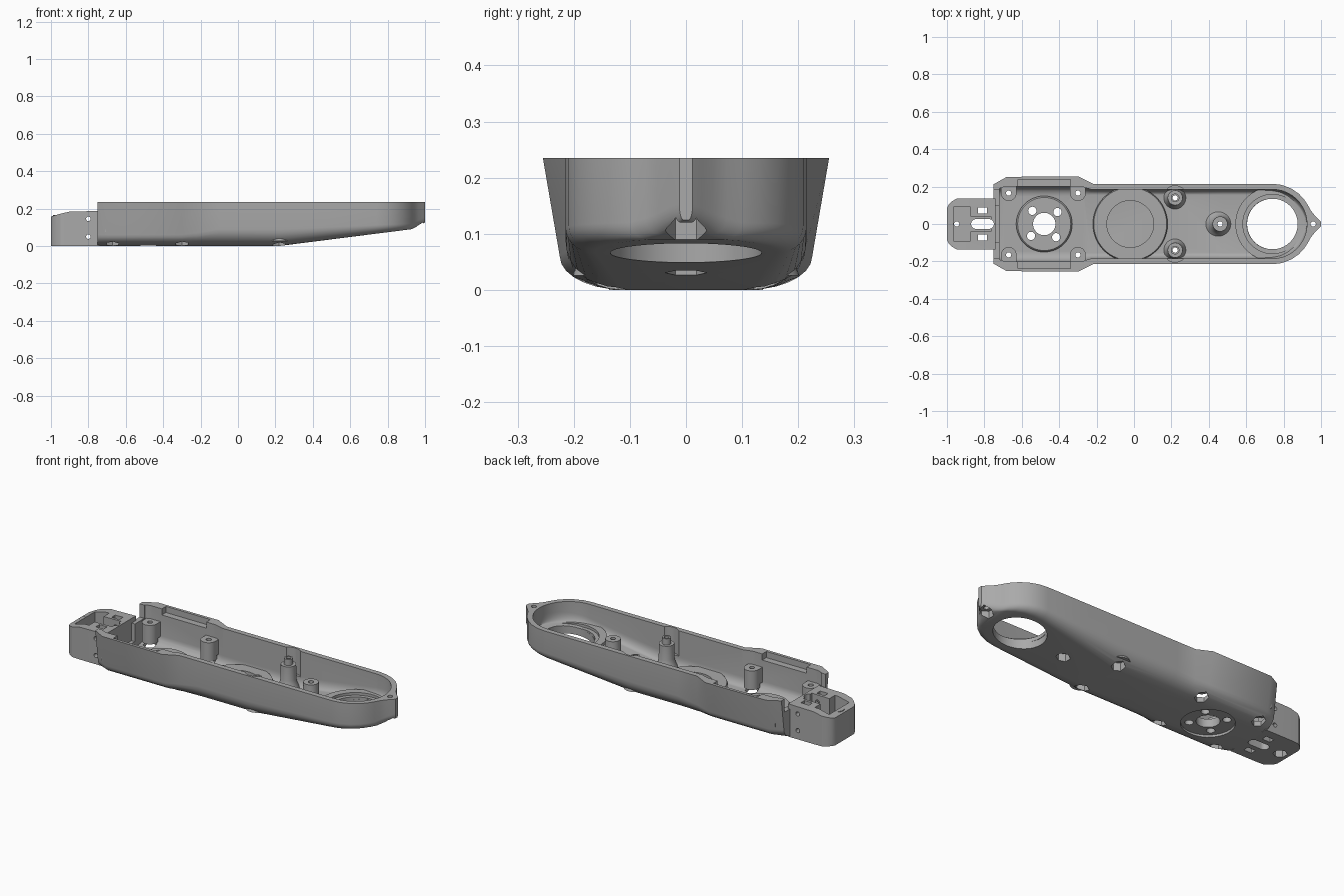
import bpy, bmesh, math
from mathutils import Matrix

cube = bpy.data.objects.get("Cube")
if cube:
    bpy.data.objects.remove(cube, do_unlink=True)

grey = bpy.data.materials.new("plain_grey")
grey.use_nodes = True
grey.diffuse_color = (0.4, 0.4, 0.4, 1)
grey.node_tree.nodes["Principled BSDF"].inputs["Base Color"].default_value = (0.4, 0.4, 0.4, 1)

TOP = 0.235
scene_col = bpy.context.scene.collection
shell_cuts = bpy.data.collections.new("shell_cutters")
hole_cuts = bpy.data.collections.new("hole_cutters")
for c in (shell_cuts, hole_cuts):
    scene_col.children.link(c)
parts = []


def finish(bm, name, col=None):
    bmesh.ops.recalc_face_normals(bm, faces=bm.faces[:])
    me = bpy.data.meshes.new(name)
    bm.to_mesh(me)
    bm.free()
    ob = bpy.data.objects.new(name, me)
    (col or scene_col).objects.link(ob)
    if col:
        ob.hide_render = True
    else:
        me.materials.append(grey)
        parts.append(ob)
    return ob


def loft(name, stations, col=None):
    """Skin half sections [(x, [(y, z)...])], mirrored across y = 0."""
    bm = bmesh.new()
    loops = []
    for x, half in stations:
        ring = half + [(-y, z) for y, z in reversed(half)]
        loops.append([bm.verts.new((x, y, z)) for y, z in ring])
    n = len(loops[0])
    for p, q in zip(loops, loops[1:]):
        for i in range(n):
            j = (i + 1) % n
            bm.faces.new((p[i], p[j], q[j], q[i]))
    bm.faces.new(loops[0])
    bm.faces.new(loops[-1])
    return finish(bm, name, col)


def lathe(name, x, y, profile, steps=48):
    """Revolve a closed (r, z) outline; points with r = 0 lie on the axis."""
    bm = bmesh.new()
    rings = []
    for r, z in profile:
        if r == 0:
            rings.append([bm.verts.new((x, y, z))] * steps)
        else:
            rings.append([bm.verts.new((x + r * math.cos(t), y + r * math.sin(t), z))
                          for t in (math.tau * k / steps for k in range(steps))])
    for p, q in zip(rings, rings[1:] + rings[:1]):
        for i in range(steps):
            j = (i + 1) % steps
            vs = list(dict.fromkeys((p[i], p[j], q[j], q[i])))
            if len(vs) > 2:
                bm.faces.new(vs)
    return finish(bm, name)


def cyl(name, x, y, r, z0, z1, col, n=32):
    bm = bmesh.new()
    bmesh.ops.create_cone(bm, cap_ends=True, segments=n, radius1=r, radius2=r, depth=z1 - z0,
                          matrix=Matrix.Translation((x, y, (z0 + z1) / 2)))
    return finish(bm, name, col)


def box(name, xs, ys, zs, col=None):
    bm = bmesh.new()
    bmesh.ops.create_cube(bm, size=1)
    for v in bm.verts:
        for i, (lo, hi) in enumerate((xs, ys, zs)):
            v.co[i] = lo if v.co[i] < 0 else hi
    return finish(bm, name, col)


# Shared shape rules: the underside climbs towards the nose
def slope(x):
    return min(max((x - 0.22) / 0.71, 0), 1)


def under(x):
    return 0.09 * slope(x) + 0.5 * max(x - 0.93, 0)


def section(wt, wk, a, b, zf, top):
    """Half section: wall from the rim to the knee, then a rounded corner."""
    arc = [(math.pi / 2) * i / 7 for i in range(8)]
    return [(wt, top)] + [(wk - a + a * math.cos(t), zf + b - b * math.sin(t)) for t in arc]


# Outer shell
body = [(-0.75, 0.213, 0.19, 0.09, 0.06), (-0.68, 0.252, 0.225, 0.115, 0.06),
        (-0.30, 0.255, 0.225, 0.115, 0.06), (-0.22, 0.215, 0.212, 0.1, 0.07),
        (-0.1, 0.215, 0.215, 0.1, 0.09)]
nose = [(0.22, 0.215), (0.48, 0.215), (0.74, 0.215), (0.79, 0.209), (0.84, 0.19), (0.88, 0.163),
        (0.91, 0.131), (0.93, 0.1), (0.945, 0.073), (0.965, 0.047), (0.985, 0.028), (1.0, 0.012)]
rows = [(x, section(wt, wk, a, b, 0, TOP)) for x, wt, wk, a, b in body]
for x, w in nose:
    f = slope(x)
    rows.append((x, section(w, w, min(0.1 - 0.065 * f, 0.6 * w), 0.09 - 0.06 * f, under(x), TOP)))
shell = loft("shell", rows)

# Cavity inside the shell
inner = [(-0.72, 0.19, 0.05), (-0.69, 0.2, 0.05), (-0.28, 0.2, 0.05), (-0.23, 0.185, 0.03),
         (0.22, 0.185, 0.03), (0.48, 0.185, 0.03)]
for k in range(11):
    t = math.radians(8.6 * k)
    inner.append((0.74 + 0.185 * math.sin(t), 0.185 * math.cos(t), 0.03))
loft("cavity", [(x, section(w, w, min(a, w / 2), 0.05, under(x) + 0.03 + 0.015 * slope(x), 0.3))
                for x, w, a in inner], shell_cuts)
box("end_gap", (-0.8, -0.70), (-0.185, 0.185), (0.16, 0.4), shell_cuts)
box("end_drop", (-0.752, -0.715), (-0.1, 0.1), (0.06, 0.4), shell_cuts)

# Tongue with chamfered end
tongue = [(-1.0, 0.085, 0.157), (-0.99, 0.105, 0.16), (-0.972, 0.122, 0.166),
          (-0.95, 0.135, 0.172), (-0.9, 0.137, 0.184), (-0.74, 0.137, 0.187)]
loft("tongue", [(x, [(w, z), (w, 0)]) for x, w, z in tongue])
box("tongue_pocket", (-0.965, -0.875), (-0.09, 0.09), (0.09, 0.4), hole_cuts)
box("tongue_trench", (-0.89, -0.765), (-0.04, 0.04), (0.09, 0.4), hole_cuts)
lathe("tongue_boss", -0.948, 0, [(0, 0.05), (0.042, 0.05), (0.042, 0.165), (0, 0.165)], 32)

# Slotted hole: two round ends and a middle
box("slot_middle", (-0.845, -0.775), (-0.026, 0.026), (-0.1, 0.4), hole_cuts)
for x in (-0.845, -0.775):
    cyl("slot_end", x, 0, 0.026, -0.1, 0.4, hole_cuts)

# Side screw holes of the tongue
for z in (0.05, 0.145):
    ob = cyl("side_hole", 0, 0, 0.012, -0.3, 0.3, hole_cuts, 20)
    ob.data.transform(Matrix.Translation((-0.8, 0, z)) @ Matrix.Rotation(math.pi / 2, 4, 'X'))

for s in (-1, 1):
    def span(lo, hi):
        return tuple(sorted((s * lo, s * hi)))
    box("tongue_window", (-0.835, -0.785), span(0.055, 0.087), (-0.1, 0.4), hole_cuts)
    box("rim_ledge", (-0.62, -0.34), span(0.15, 0.237), (0.2, 0.4), shell_cuts)
    cyl("wall_relief", 0.22, s * 0.14, 0.064, 0.09, 0.4, shell_cuts)
    # Corner posts joined to the wall
    for x in (-0.67, -0.30):
        lathe("corner_post", x, s * 0.165, [(0, 0.052), (0.042, 0.052), (0.042, 0.16), (0, 0.16)], 32)
        box("post_web", (x - 0.042, x + 0.042), span(0.167, 0.215), (0.075, 0.16))
    # Tall screw pillars with a stepped tip
    lathe("pillar", 0.22, s * 0.14, [(0, 0.026), (0.062, 0.026), (0.055, 0.045), (0.046, 0.065),
                                     (0.041, 0.09), (0.04, 0.17), (0.023, 0.17), (0.023, 0.205),
                                     (0, 0.205)], 32)
lathe("centre_pillar", 0.46, 0, [(0, 0.05), (0.08, 0.05), (0.06, 0.07), (0.046, 0.095),
                                 (0.041, 0.12), (0.04, 0.185), (0, 0.185)], 32)

# Screw holes with hexagonal recesses underneath
screws = [(x, s * 0.165, 0.055) for x in (-0.67, -0.30) for s in (-1, 1)]
screws += [(0.22, s * 0.14, 0.045) for s in (-1, 1)]
screws += [(0.46, 0, 0.07), (-0.948, 0, 0.04), (0.958, 0, 0.13)]
for x, y, depth in screws:
    cyl("screw_hole", x, y, 0.014, -0.1, 0.4, hole_cuts, 20)
    cyl("hex_recess", x, y, 0.037, -0.1, depth, hole_cuts, 6)

# Motor mount
lathe("motor_mount", -0.48, 0, [(0, 0.02), (0.15, 0.02), (0.15, 0.05), (0.142, 0.06), (0, 0.06)])
cyl("motor_recess", -0.48, 0, 0.137, -0.1, 0.013, hole_cuts, 48)
cyl("motor_hole", -0.48, 0, 0.06, -0.1, 0.4, hole_cuts, 40)
for k in range(4):
    t = math.radians(42 + 90 * k)
    cyl("motor_screw", -0.48 + 0.095 * math.cos(t), 0.095 * math.sin(t), 0.022, -0.1, 0.4, hole_cuts, 24)

# Bearing seats
lathe("middle_seat", -0.02, 0, [(0.17, 0.028), (0.2, 0.055), (0.195, 0.065), (0.125, 0.065), (0.125, 0.028)], 64)
lathe("nose_seat", 0.74, 0, [(0.17, 0.09), (0.198, 0.108), (0.198, 0.125), (0.158, 0.125),
                             (0.158, 0.11), (0.136, 0.11), (0.136, 0.09)], 64)
cyl("nose_hole", 0.74, 0, 0.135, -0.1, 0.4, hole_cuts, 64)

# Cut every part, then drop the cutters
for ob in parts:
    for col in ([shell_cuts] if ob == shell else []) + [hole_cuts]:
        mod = ob.modifiers.new("cut", 'BOOLEAN')
        mod.operation = 'DIFFERENCE'
        mod.operand_type = 'COLLECTION'
        mod.collection = col
        mod.solver = 'EXACT'
bpy.context.view_layer.update()
deps = bpy.context.evaluated_depsgraph_get()
results = [bpy.data.meshes.new_from_object(ob.evaluated_get(deps)) for ob in parts]
for ob, me in zip(parts, results):
    ob.modifiers.clear()
    me.materials.clear()
    me.materials.append(grey)
    ob.data = me
    me.polygons.foreach_set("material_index", [0] * len(me.polygons))
for col in (shell_cuts, hole_cuts):
    for ob in list(col.objects):
        bpy.data.objects.remove(ob, do_unlink=True)
    bpy.data.collections.remove(col)

bpy.ops.object.select_all(action='DESELECT')
for ob in parts:
    ob.select_set(True)
bpy.context.view_layer.objects.active = shell
bpy.ops.object.shade_smooth_by_angle(angle=math.radians(28))
